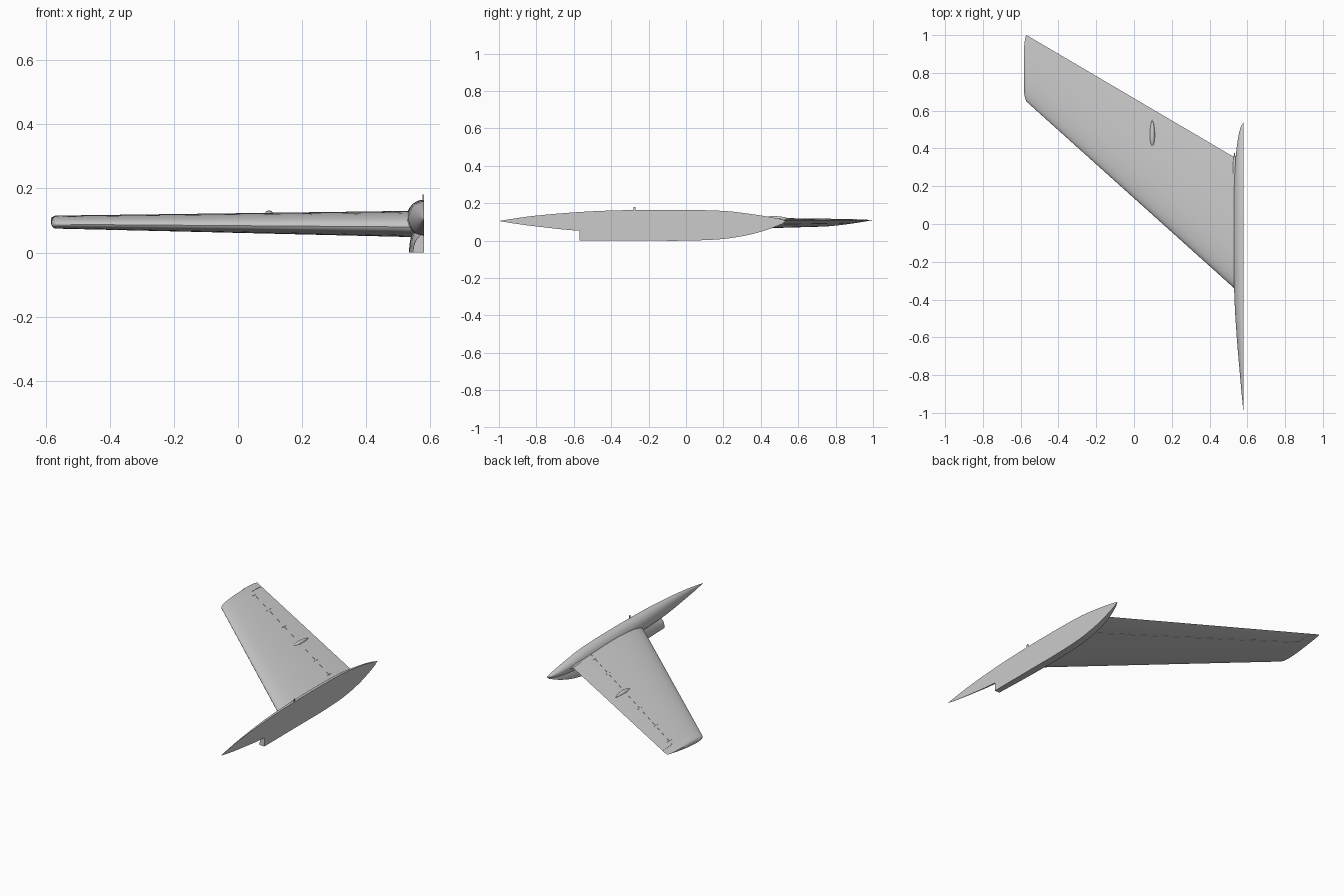
import bpy, bmesh, math
from mathutils import Vector

if "Cube" in bpy.data.objects:
    bpy.data.objects.remove(bpy.data.objects["Cube"])

grey = bpy.data.materials.new("plain_grey")
grey.use_nodes = True
grey.diffuse_color = (0.6, 0.6, 0.6, 1)
grey.node_tree.nodes["Principled BSDF"].inputs["Base Color"].default_value = (0.6, 0.6, 0.6, 1)

CUT_X = 0.58      # flat centre plane
AXIS_Z = 0.105    # body axis height
ROOT_X, SPAN = 0.525, 1.092


def loft(name, sections, angle=35):
    """Skin a list of equal closed sections and cap both ends."""
    bm = bmesh.new()
    rings = [[bm.verts.new(p) for p in s] for s in sections]
    n = len(rings[0])
    for a, b in zip(rings, rings[1:]):
        for i in range(n):
            j = (i + 1) % n
            bm.faces.new((a[i], a[j], b[j], b[i]))
    bm.faces.new(rings[0])
    bm.faces.new(rings[-1])
    bmesh.ops.remove_doubles(bm, verts=bm.verts, dist=1e-5)
    bmesh.ops.recalc_face_normals(bm, faces=bm.faces)
    mesh = bpy.data.meshes.new(name)
    bm.to_mesh(mesh)
    bm.free()
    mesh.shade_smooth()
    mesh.set_sharp_from_angle(angle=math.radians(angle))
    mesh.materials.append(grey)
    obj = bpy.data.objects.new(name, mesh)
    bpy.context.collection.objects.link(obj)
    return obj


def refine(rows, steps=4):
    """Smoothly subdivide a table of stations whose first column is y."""
    rows = [Vector(r) for r in rows]
    last = len(rows) - 1

    def slope(i):
        a, b = rows[max(i - 1, 0)], rows[min(i + 1, last)]
        return (b - a) / (b[0] - a[0])

    out = []
    for i in range(last):
        a, b = rows[i], rows[i + 1]
        d = b[0] - a[0]
        for k in range(steps):
            t = k / steps
            h = t * t * (3 - 2 * t)
            out.append(a * (1 - h) + b * h + slope(i) * d * t * (1 - t) ** 2
                       - slope(i + 1) * d * t * t * (1 - t))
    return out + [rows[-1]]


# Half fuselage: y, half width, height above axis, depth below axis
body_rows = [(-1, 0, 0, 0), (-.9, .010, .016, .016), (-.8, .019, .029, .029),
             (-.6, .036, .046, .05), (-.4, .048, .056, .055), (-.1, .055, .06, .055),
             (.2, .052, .054, .055), (.35, .042, .037, .043), (.45, .030, .021, .03),
             (.51, .016, .009, .012), (.54, 0, 0, 0)]
sections = []
for y, w, up, down in refine(body_rows):
    ring = []
    for i in range(25):
        a = math.pi * (i / 24 - 0.5)
        z = math.sin(a) * (up if a > 0 else down)
        ring.append((CUT_X - max(w, 0) * math.cos(a), y, AXIS_Z + z))
    sections.append(ring)
loft("fuselage_half", sections)

# Flat-bottomed belly with a blunt arched front: y, half width, bottom, top
belly_rows = [(-.57, .034, 0, .056), (-.4, .041, 0, .085), (-.2, .046, 0, .1),
              (0, .046, 0, .1), (.2, .044, .009, .1), (.35, .036, .034, .1),
              (.45, .025, .064, .1), (.52, .010, .092, .102)]
sections = []
for y, w, low, top in refine(belly_rows):
    ring = [(CUT_X, y, low)]
    for i in range(13):
        a = math.pi / 2 * i / 12
        ring.append((CUT_X - w * math.cos(a), y, low + (top - low) * math.sin(a)))
    sections.append(ring)
loft("belly", sections)


# Swept wing surface: f runs from leading to trailing edge, side is +1 top, -1 bottom
def wing_point(x, f, side, thin=1.0, front=0.0, back=0.0):
    u = (ROOT_X - x) / SPAN
    lead = -.335 + .981 * u + front
    trail = .357 + .642 * u - back
    lead_z = .08 + .008 * u
    thick = .078 - .041 * u
    shape = 5 * (.2969 * math.sqrt(f) - .126 * f - .3516 * f**2 + .2843 * f**3 - .1036 * f**4)
    z = lead_z + f * (.11 - lead_z) + side * thick * thin * max(shape, 0)
    return Vector((x, lead + f * (trail - lead), z))


def wing_section(x, **kw):
    n = 22
    fs = [(1 - math.cos(math.pi * i / n)) / 2 for i in range(n + 1)]
    return ([wing_point(x, f, 1, **kw) for f in reversed(fs)]
            + [wing_point(x, f, -1, **kw) for f in fs[1:-1]])


tip_x = ROOT_X - SPAN
sections = [wing_section(ROOT_X + .03 - (SPAN + .03) * i / 16) for i in range(17)]
for i in range(1, 7):   # rounded tip
    a = math.pi / 2 * i / 6
    s = 1 - math.cos(a)
    sections.append(wing_section(tip_x - .016 * math.sin(a), thin=max(math.cos(a), .02),
                                 front=.06 * s, back=.12 * s))
loft("wing", sections)


# Thin raised seams and hinge marks that follow the wing surface
def seam(name, start, end, side, width, steps=16):
    rings = []
    across = Vector((0, width, 0)) if abs(start[0] - end[0]) > .01 else Vector((width, 0, 0))
    for i in range(steps + 1):
        t = i / steps
        p = wing_point(start[0] + (end[0] - start[0]) * t,
                       start[1] + (end[1] - start[1]) * t, side)
        lift = Vector((0, 0, .0012 * side))
        rings.append([p - across - lift, p + across - lift, p + across + lift, p - across + lift])
    loft(name, rings)


HINGE = .74
for side, label in ((1, "upper"), (-1, "lower")):
    seam(label + "_flap_seam", (-.52, HINGE), (.53, HINGE), side, .0015)
    seam(label + "_aileron_end", (-.52, HINGE), (-.52, .99), side, .0015)
    for i, x in enumerate((-.48, -.30, -.10, .31, .48)):
        half = .018 / (.692 - .31 * (ROOT_X - x))
        seam(f"{label}_hinge_{i + 1}", (x, HINGE - half), (x, HINGE + half), side, .002, 4)


# Teardrop fairings
def teardrop(name, x, z, y0, y1, rx, rz):
    rings = []
    for i in range(17):
        t = (1 - math.cos(math.pi * i / 16)) / 2
        r = min(1.0, 2.05 * math.sqrt(t) * (1 - t) ** .7 / 1.24)
        rings.append([(x + rx * r * math.cos(a), y0 + (y1 - y0) * t, z + rz * r * math.sin(a))
                      for a in (math.tau * k / 20 for k in range(20))])
    loft(name, rings)


teardrop("actuator_fairing", .097, .116, .41, .55, .019, .021)
teardrop("wing_root_fairing", .532, .108, .15, .38, .016, .016)

# Small blade aerial on the spine
loft("aerial", [[(CUT_X - .004, -.281, z), (CUT_X, -.281, z), (CUT_X, -.269, z),
                 (CUT_X - .004, -.269, z)] for z in (.155, .181)])
